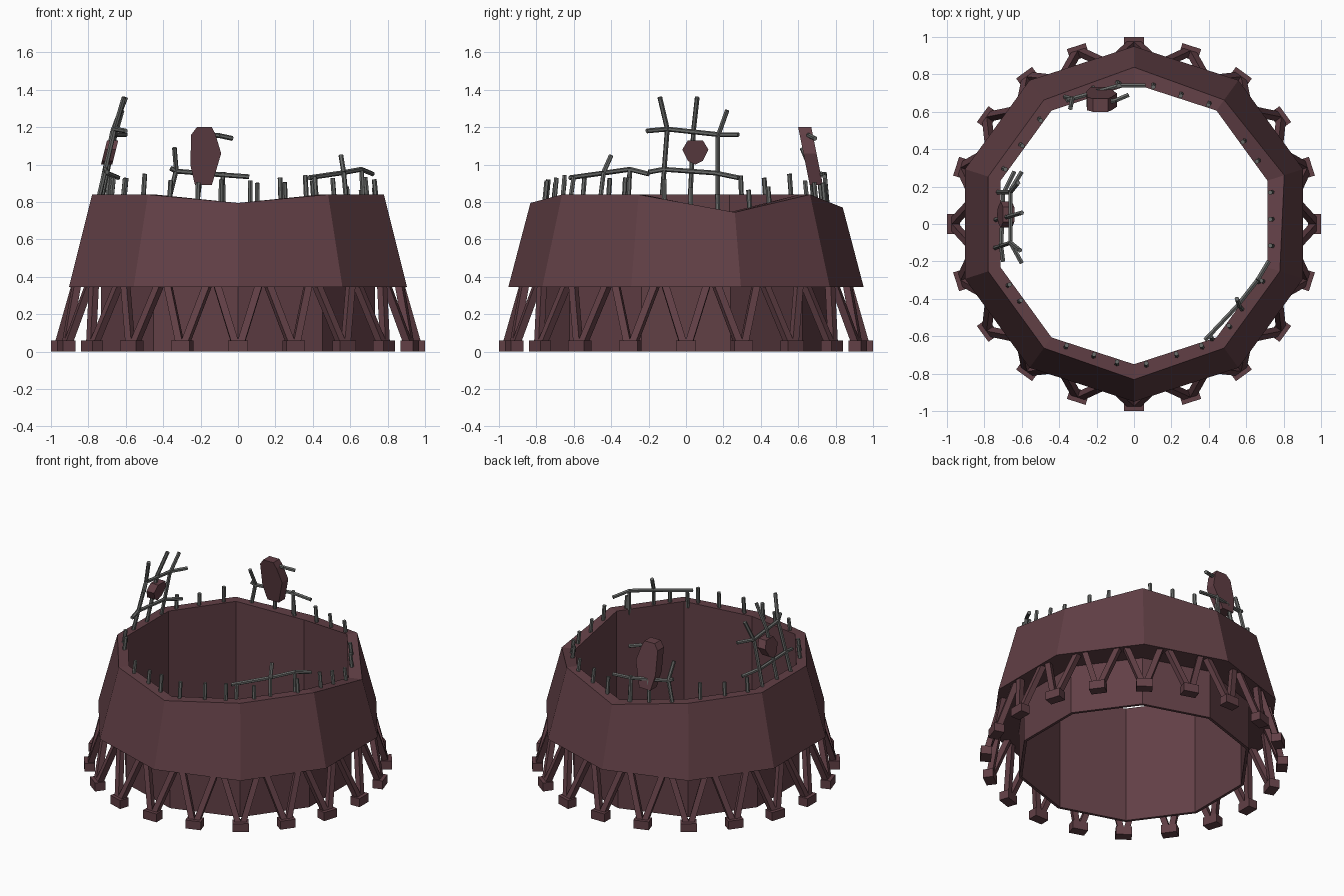
import bpy, bmesh, random
from math import cos, sin, radians
from mathutils import Vector, Matrix

if "Cube" in bpy.data.objects:
    bpy.data.objects.remove(bpy.data.objects["Cube"])
random.seed(4)


def material(name, rgb):
    m = bpy.data.materials.new(name)
    m.use_nodes = True
    m.diffuse_color = (*rgb, 1)
    m.node_tree.nodes["Principled BSDF"].inputs["Base Color"].default_value = (*rgb, 1)
    return m


maroon = material("dark maroon concrete", (0.12, 0.05, 0.06))
grey = material("grey steel", (0.14, 0.145, 0.14))


def finish(bm, name, mat):
    bmesh.ops.recalc_face_normals(bm, faces=bm.faces)
    me = bpy.data.meshes.new(name)
    bm.to_mesh(me)
    bm.free()
    me.materials.append(mat)
    bpy.context.scene.collection.objects.link(bpy.data.objects.new(name, me))


def beam(bm, a, b, radius, sides):
    a, b = Vector(a), Vector(b)
    d = b - a
    rot = d.to_track_quat('Z', 'Y').to_matrix().to_4x4()
    bmesh.ops.create_cone(bm, cap_ends=True, segments=sides, radius1=radius, radius2=radius,
                          depth=d.length, matrix=Matrix.Translation((a + b) / 2) @ rot)


def polar(r, deg, z):
    return Vector((r * cos(radians(deg)), r * sin(radians(deg)), z))


# Ten-sided wall with a flared skirt and an uneven rim
LOW_CORNERS = {18: 0.745, 90: 0.77, 270: 0.795}


def corner_height(deg):
    return LOW_CORNERS.get(deg % 360, 0.84)


bm = bmesh.new()
loops = []
for k in range(10):
    deg = 18 + 36 * k
    top = corner_height(deg)
    flare = 0.95 - 0.263 * (top - 0.345)
    section = [(0.75, 0), (0.77, 0), (0.77, 0.345), (0.95, 0.345), (flare, top), (0.75, top)]
    loops.append([bm.verts.new(polar(r, deg, z)) for r, z in section])
for k in range(10):
    a, b = loops[k], loops[(k + 1) % 10]
    for j in range(6):
        n = (j + 1) % 6
        bm.faces.new((a[j], b[j], b[n], a[n]))
finish(bm, "ring_wall", maroon)

# Foot blocks and V-shaped struts around the base
feet, struts = bmesh.new(), bmesh.new()
for k in range(20):
    deg = 18 * k
    bmesh.ops.create_cube(feet, matrix=Matrix.Translation(polar(0.965, deg, 0.03))
                          @ Matrix.Rotation(radians(deg), 4, 'Z')
                          @ Matrix.Diagonal((0.07, 0.105, 0.06, 1)))
    for side in (-1, 1):
        beam(struts, polar(0.96, deg + side * 0.9, 0.045),
             polar(0.875, deg + side * 7.6, 0.37), 0.027, 4)
finish(feet, "foot_blocks", maroon)
finish(struts, "base_struts", maroon)

# Short bars standing along the rim
bm = bmesh.new()
for deg in (2, 13, 27, 37, 58, 70, 82, 96, 132, 145, 157, 206, 214,
            241, 253, 263, 275, 288, 299, 313, 336, 351):
    start = 18 + 36 * ((deg - 18) // 36)
    t = (deg - start) / 36
    base = corner_height(start) * (1 - t) + corner_height(start + 36) * t
    r = 0.75 * cos(radians(18)) / cos(radians(deg - start - 18)) + 0.03
    height = random.uniform(0.08, 0.12)
    beam(bm, polar(r, deg, base - 0.04), polar(r - 0.015, deg, base + height), 0.013, 6)
finish(bm, "rim_bars", grey)


def bar_grid(name, paths):
    bm = bmesh.new()
    for path in paths:
        for a, b in zip(path, path[1:]):
            beam(bm, a, b, 0.013, 6)
    finish(bm, name, grey)


# Tall bent grid on the right side
bar_grid("tall_bar_grid", [
    [(-0.75, -0.13, 0.8), (-0.66, -0.10, 1.19), (-0.61, -0.14, 1.36)],
    [(-0.75, 0.02, 0.78), (-0.67, 0.04, 1.18), (-0.60, 0.06, 1.36)],
    [(-0.74, 0.17, 0.77), (-0.66, 0.17, 1.15), (-0.62, 0.22, 1.29)],
    [(-0.60, -0.21, 1.18), (-0.66, -0.10, 1.19), (-0.66, 0.18, 1.16), (-0.60, 0.28, 1.16)],
    [(-0.70, -0.20, 0.96), (-0.71, -0.12, 0.975), (-0.70, 0.16, 0.955), (-0.64, 0.28, 0.93)],
])

# Bent grid at the back
bar_grid("back_bar_grid", [
    [(-0.37, 0.68, 0.81), (-0.33, 0.67, 0.97), (-0.34, 0.62, 1.09)],
    [(-0.22, 0.73, 0.78), (-0.20, 0.71, 0.95)],
    [(-0.09, 0.76, 0.75), (-0.08, 0.74, 0.96)],
    [(-0.36, 0.66, 0.98), (-0.33, 0.67, 0.965), (-0.08, 0.74, 0.945), (0.06, 0.74, 0.935)],
    [(-0.15, 0.65, 1.16), (-0.10, 0.66, 1.155), (-0.03, 0.69, 1.14)],
])

# Low grid at the front left
bar_grid("front_bar_grid", [
    [(0.38, -0.62, 0.93), (0.55, -0.44, 0.955), (0.66, -0.30, 0.975), (0.72, -0.20, 0.95)],
    [(0.58, -0.46, 0.8), (0.565, -0.44, 0.96), (0.55, -0.40, 1.05)],
    [(0.42, -0.62, 0.8), (0.41, -0.60, 0.935)],
    [(0.67, -0.31, 0.8), (0.66, -0.30, 0.975)],
])


def chunk(name, points):
    bm = bmesh.new()
    verts = [bm.verts.new(p) for p in points]
    bmesh.ops.convex_hull(bm, input=verts)
    bmesh.ops.dissolve_limit(bm, angle_limit=0.02, verts=bm.verts, edges=bm.edges)
    finish(bm, name, maroon)


# Broken chunks hanging on the bars
outline = [(-0.25, 1.16), (-0.22, 1.2), (-0.14, 1.2), (-0.12, 1.16), (-0.09, 1.06),
           (-0.14, 0.89), (-0.23, 0.89), (-0.255, 1.0)]
chunk("back_chunk", [(x, 0.635 + (1.2 - z) * 0.2 + s, z) for x, z in outline for s in (-0.035, 0.035)])
outline = [(-0.02, 1.08), (0.01, 1.13), (0.09, 1.13), (0.12, 1.08), (0.09, 1.02), (0.05, 1.0), (0.01, 1.02)]
chunk("side_chunk", [(-0.685 + (z - 1.07) * 0.25 + s, y, z) for y, z in outline for s in (-0.03, 0.03)])
